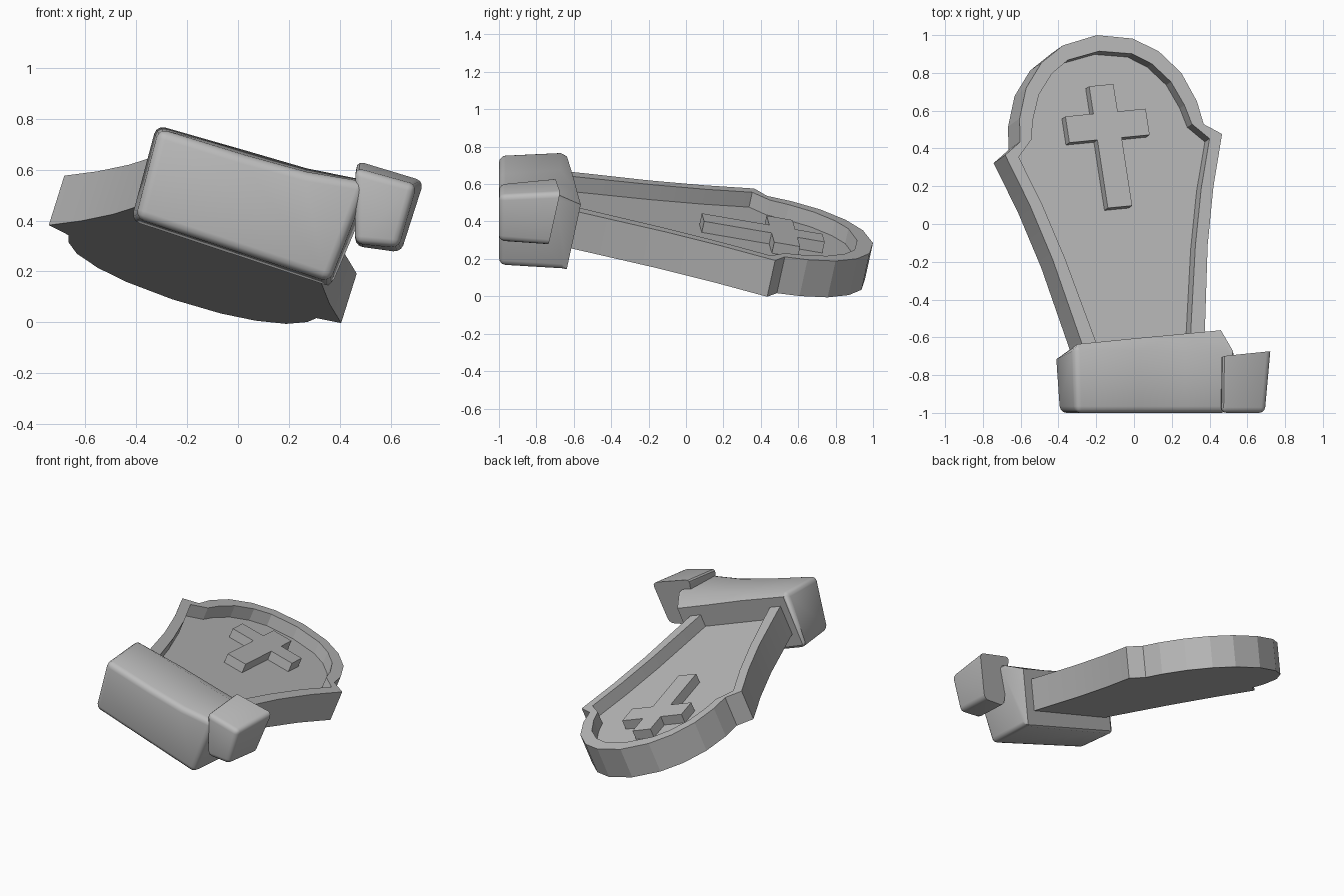
import bpy, bmesh
from mathutils import Vector

cube = bpy.data.objects.get("Cube")
if cube:
    bpy.data.objects.remove(cube, do_unlink=True)

stone_grey = bpy.data.materials.new("stone_grey")
stone_grey.use_nodes = True
GREY = (0.5, 0.5, 0.5, 1)
stone_grey.diffuse_color = GREY
stone_grey.node_tree.nodes["Principled BSDF"].inputs["Base Color"].default_value = GREY

# Frame of the leaning slab: across, along and out of its front
ORIGIN = Vector((-0.107, 0.415, 0.385))
ACROSS = Vector((0.944, 0.0915, -0.316)).normalized()
OUT = Vector((0.294, 0.205, 0.934)).normalized()
ALONG = OUT.cross(ACROSS)


def on_slab(points, depth):
    return [ORIGIN + ACROSS * s + ALONG * t - OUT * depth for s, t in points]


def mirrored(half):
    """Closed outline from its right half, listed from the bottom to the top centre."""
    return half + [(-s, t) for s, t in reversed(half[:-1])]


def loft(name, rings, bevel=0.0):
    """Skin between equal rings, cap both ends, optionally round the first band."""
    bm = bmesh.new()
    loops = [[bm.verts.new(p) for p in ring] for ring in rings]
    n = len(loops[0])
    for a, b in zip(loops, loops[1:]):
        for i in range(n):
            j = (i + 1) % n
            bm.faces.new((a[i], a[j], b[j], b[i]))
    bm.faces.new(loops[0])
    bm.faces.new(loops[-1])
    bmesh.ops.recalc_face_normals(bm, faces=bm.faces)
    if bevel:
        first = set(loops[0])
        edges = [e for e in bm.edges
                 if first & set(e.verts) and e.calc_face_angle(0) > 0.4]
        bmesh.ops.bevel(bm, geom=edges, offset=bevel, segments=3,
                        profile=0.5, affect='EDGES', clamp_overlap=True)
    mesh = bpy.data.meshes.new(name)
    bm.to_mesh(mesh)
    bm.free()
    mesh.materials.append(stone_grey)
    obj = bpy.data.objects.new(name, mesh)
    bpy.context.collection.objects.link(obj)
    bpy.ops.object.select_all(action='DESELECT')
    obj.select_set(True)
    bpy.context.view_layer.objects.active = obj
    bpy.ops.object.shade_smooth_by_angle(angle=0.6 if bevel else 0.1)
    return obj


# Slab with a raised rim around a sunken panel
outer = mirrored([(0.325, -1.2), (0.347, -1.03), (0.434, -0.58), (0.515, -0.273),
                  (0.608, 0.006), (0.515, 0.068), (0.497, 0.194), (0.435, 0.354),
                  (0.328, 0.482), (0.195, 0.563), (0, 0.6)])
inner = mirrored([(0.245, -1.15), (0.268, -1.03), (0.365, -0.58), (0.447, -0.273),
                  (0.535, -0.012), (0.45, 0.075), (0.425, 0.18), (0.37, 0.312),
                  (0.28, 0.418), (0.18, 0.482), (0, 0.513)])
loft("headstone_slab", [on_slab(outer, 0.208), on_slab(outer, 0),
                        on_slab(inner, 0), on_slab(inner, 0.085)])

# Raised cross on the panel
half_bar, arm, low, high = 0.068, 0.225, 0.043, 0.185
right_half = [(half_bar, -0.327), (half_bar, low), (arm, low),
              (arm, high), (half_bar, high), (half_bar, 0.334)]
cross = [(s - 0.01, t) for s, t in
         right_half + [(-s, t) for s, t in reversed(right_half)]]
loft("cross", [on_slab(cross, 0.095), on_slab(cross, 0.022)])


def tilted(points, offset):
    """Section of the base on a plane square to the slab."""
    return [(x, offset + 0.154 * x + 0.171 * z, z) for x, z in points]


# Main base block: flat underside, flared body, chamfered shoulder
foot = [(-0.4, 0.41), (-0.31, 0.76), (0.03, 0.655), (0.27, 0.59),
        (0.51, 0.55), (0.36, 0.16)]
flare = [(-0.42, -0.72, 0.4), (-0.32, -0.67, 0.775), (0.03, -0.67, 0.675),
         (0.27, -0.68, 0.605), (0.54, -0.7, 0.55), (0.365, -0.66, 0.14)]
shoulder = [(-0.4, 0.41), (-0.3, 0.745), (0, 0.65), (0.24, 0.565),
            (0.46, 0.49), (0.355, 0.145)]
loft("base_block", [[(x, -1, z) for x, z in foot], flare,
                    tilted(shoulder, -0.717)], bevel=0.035)

# Small side block on the base
side_foot = [(0.46, 0.31), (0.46, 0.605), (0.7, 0.54), (0.63, 0.295)]
side_back = [(0.46, 0.3), (0.465, 0.635), (0.73, 0.555), (0.64, 0.275)]
loft("side_block", [[(x, -1, z) for x, z in side_foot],
                    tilted(side_back, -0.88)], bevel=0.03)
